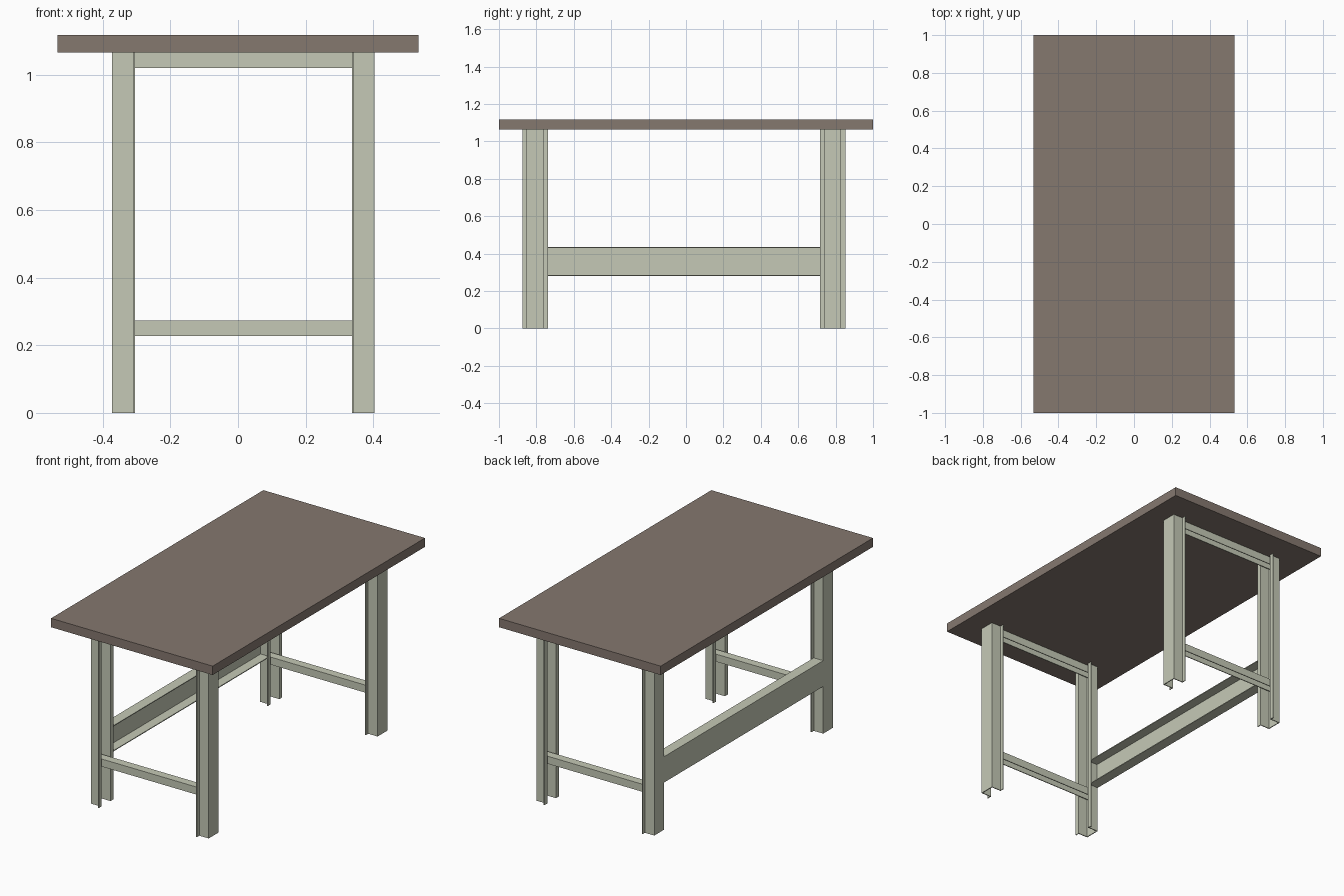
import bpy, bmesh
from mathutils import Vector

if "Cube" in bpy.data.objects:
    bpy.data.objects.remove(bpy.data.objects["Cube"])

T = 0.005                       # sheet metal thickness
TOP = 1.065                     # underside of the tabletop


def material(name, rgb):
    m = bpy.data.materials.new(name)
    m.diffuse_color = (*rgb, 1)
    m.use_nodes = True
    m.node_tree.nodes["Principled BSDF"].inputs["Base Color"].default_value = m.diffuse_color
    return m


brown = material("brown laminate", (0.235, 0.188, 0.159))
green = material("pale green metal", (0.558, 0.584, 0.468))


def prism(name, outline, offset, mat):
    """Extrude a closed outline of 3D points along an offset vector."""
    bm = bmesh.new()
    face = bm.faces.new([bm.verts.new(p) for p in outline])
    ext = bmesh.ops.extrude_face_region(bm, geom=[face])
    moved = [g for g in ext["geom"] if isinstance(g, bmesh.types.BMVert)]
    bmesh.ops.translate(bm, vec=Vector(offset), verts=moved)
    bmesh.ops.recalc_face_normals(bm, faces=bm.faces)
    mesh = bpy.data.meshes.new(name)
    bm.to_mesh(mesh)
    bm.free()
    mesh.materials.append(mat)
    obj = bpy.data.objects.new(name, mesh)
    bpy.context.collection.objects.link(obj)
    return obj


def hat(half, lip, depth):
    """Hat section (u across, v from web at 0 to lips at depth)."""
    side = [(half, 0), (half, depth - T), (lip, depth - T),
            (lip, depth), (half - T, depth), (half - T, T)]
    return side + [(-u, v) for u, v in reversed(side)]


def channel(half, depth):
    """U section (u across, v from web at 0 to open edge at depth)."""
    side = [(half, 0), (half, depth), (half - T, depth), (half - T, T)]
    return side + [(-u, v) for u, v in reversed(side)]


# Tabletop
prism("tabletop", [(-0.533, -1, TOP), (0.533, -1, TOP), (0.533, 1, TOP), (-0.533, 1, TOP)],
      (0, 0, 0.053), brown)

LEFT, RIGHT, DEPTH = -0.372, 0.404, 0.067
ENDS = {"front": -0.807, "back": 0.784}

for end, yc in ENDS.items():
    # Hat-section legs, webs facing outwards
    for side, x, s in (("left", LEFT, 1), ("right", RIGHT, -1)):
        prism(f"{end}_{side}_leg",
              [(x + s * v, yc + u, 0) for u, v in hat(0.046, 0.068, DEPTH)],
              (0, 0, TOP), green)
    # Crossbars, channels open downwards, reaching into the legs
    for level, z in (("lower", 0.273), ("upper", TOP)):
        x0 = LEFT + T
        prism(f"{end}_{level}_crossbar",
              [(x0, yc + u, z - v) for u, v in channel(0.025, 0.045)],
              (RIGHT - T - x0, 0, 0), green)

# Long stretcher on the left side, channel open inwards
y0, y1 = ENDS["front"] + 0.046, ENDS["back"] - 0.046
prism("long_stretcher",
      [(LEFT + v, y0, 0.358 + u) for u, v in channel(0.077, DEPTH - T)],
      (0, y1 - y0, 0), green)
